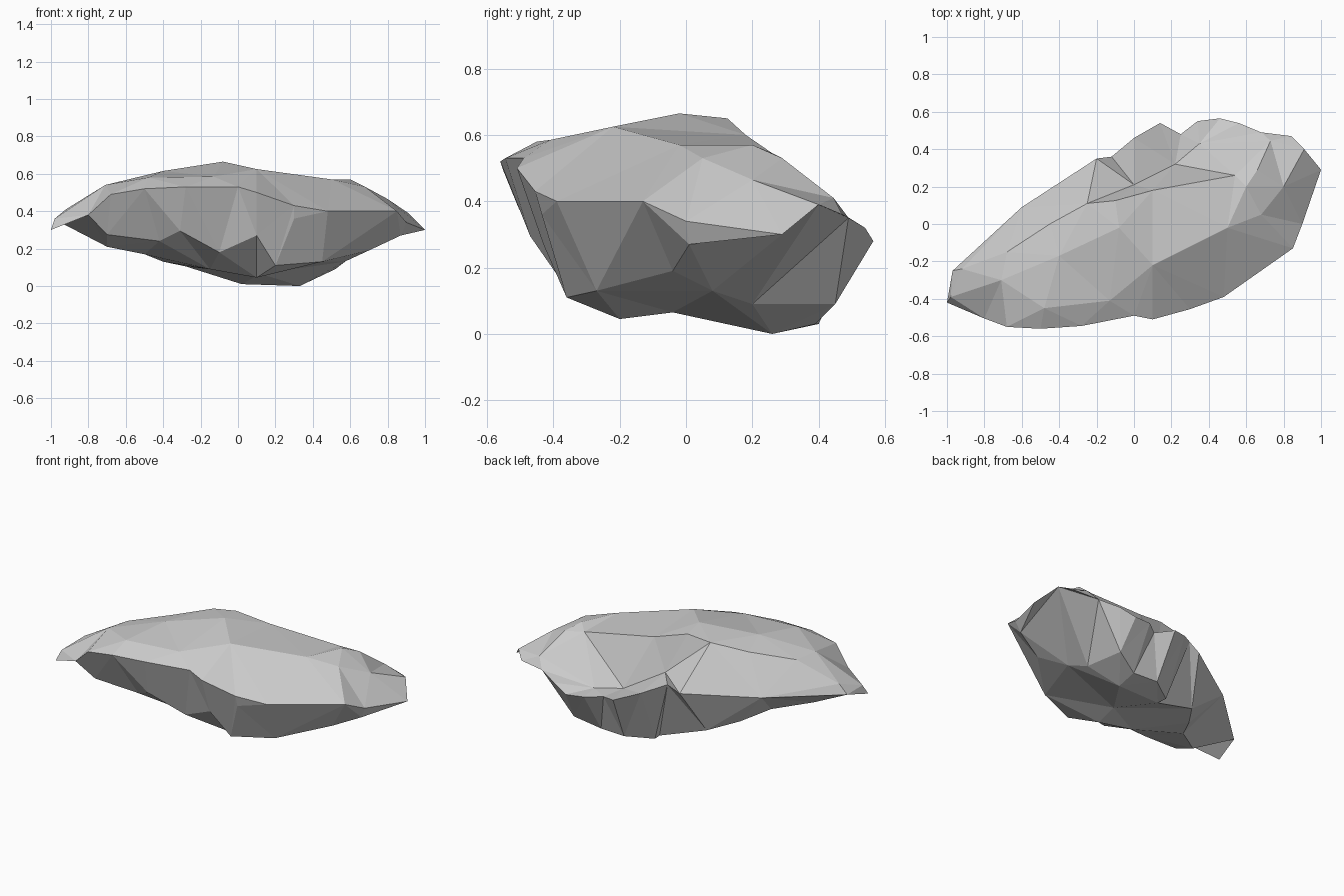
import bpy, bmesh
from mathutils import Vector
from mathutils.geometry import delaunay_2d_cdt

# Widest outline of the boulder, seen from above
RIM = [(-1, -.42, .30), (-.97, -.25, .35), (-.6, .09, .36), (-.2, .35, .38), (-.12, .36, .42),
       (0, .46, .37), (.14, .54, .32), (.25, .48, .29), (.34, .55, .29), (.46, .565, .28),
       (.56, .54, .32), (.68, .49, .35), (.84, .47, .36), (.91, .40, .39), (1, .29, .30),
       (.9, 0, .34), (.85, -.13, .40), (.48, -.39, .40), (.3, -.455, .43), (.1, -.51, .50),
       (0, -.49, .53), (-.28, -.545, .53), (-.5, -.56, .52), (-.68, -.55, .49), (-.8, -.505, .38)]

# Back edge of the plateau, then the edge of the hollow below it
CREASE = [(-.68, -.15, .535), (-.45, 0, .58), (-.25, .11, .63), (-.1, .125, .65), (.1, .18, .60),
          (.54, .26, .545), (.66, .29, .53), (.73, .445, .41), (.35, .43, .30), (.22, .32, .29),
          (0, .21, .41)]
CREASE_EDGES = [(i, i + 1) for i in range(len(CREASE) - 1)] + [(len(CREASE) - 1, 2)]

# Crown of the boulder
CROWN = [(-.98, -.39, .36), (-.92, -.24, .41), (-.71, -.3, .54), (-.48, -.45, .58), (-.4, -.17, .615),
         (-.08, -.02, .665), (.6, .2, .57), (.8, .2, .465),
         (-.13, -.41, .585), (.1, -.22, .625), (.5, -.02, .57), (.68, .05, .53)]

# Front face facets and the low foot
BOTTOM = [(-.7, -.3, .21), (-.5, -.15, .17), (-.4, .02, .13), (-.28, .19, .105), (.01, .3, .015),
          (.02, .24, .01), (.33, .26, 0), (.33, .39, .03), (.16, .40, .03), (.48, .45, .09),
          (.52, .2, .09), (.57, .08, .13), (.7, -.04, .19), (.87, .01, .27), (.45, -.27, .13),
          (.2, -.36, .11), (.1, -.2, .045), (.12, -.04, .065), (-.15, -.2, .09), (-.1, -.39, .18),
          (.1, -.43, .27), (.3, -.435, .36), (-.31, -.47, .295), (-.42, -.41, .24), (-.7, -.45, .275)]


def add_shell(bm, rim, inner, creases=()):
    """Triangulate one side of the rock inside the outline."""
    pts, n = RIM + inner, len(RIM)
    flat = [Vector(p[:2]) for p in pts]
    edges = [(i, (i + 1) % n) for i in range(n)] + [(a + n, b + n) for a, b in creases]
    _, _, faces, orig, _, _ = delaunay_2d_cdt(flat, edges, [], 1, 1e-5)
    verts = rim + [bm.verts.new(p) for p in inner]
    for f in faces:
        tri = [verts[orig[i][0]] for i in f]
        if not bm.faces.get(tri):
            bm.faces.new(tri)


# Boulder: upper and lower shells share the rim
bm = bmesh.new()
rim = [bm.verts.new(p) for p in RIM]
add_shell(bm, rim, CREASE + CROWN, CREASE_EDGES)
add_shell(bm, rim, BOTTOM)
bmesh.ops.recalc_face_normals(bm, faces=bm.faces)
mesh = bpy.data.meshes.new("boulder")
bm.to_mesh(mesh)
bm.free()
bpy.context.collection.objects.link(bpy.data.objects.new("boulder", mesh))
